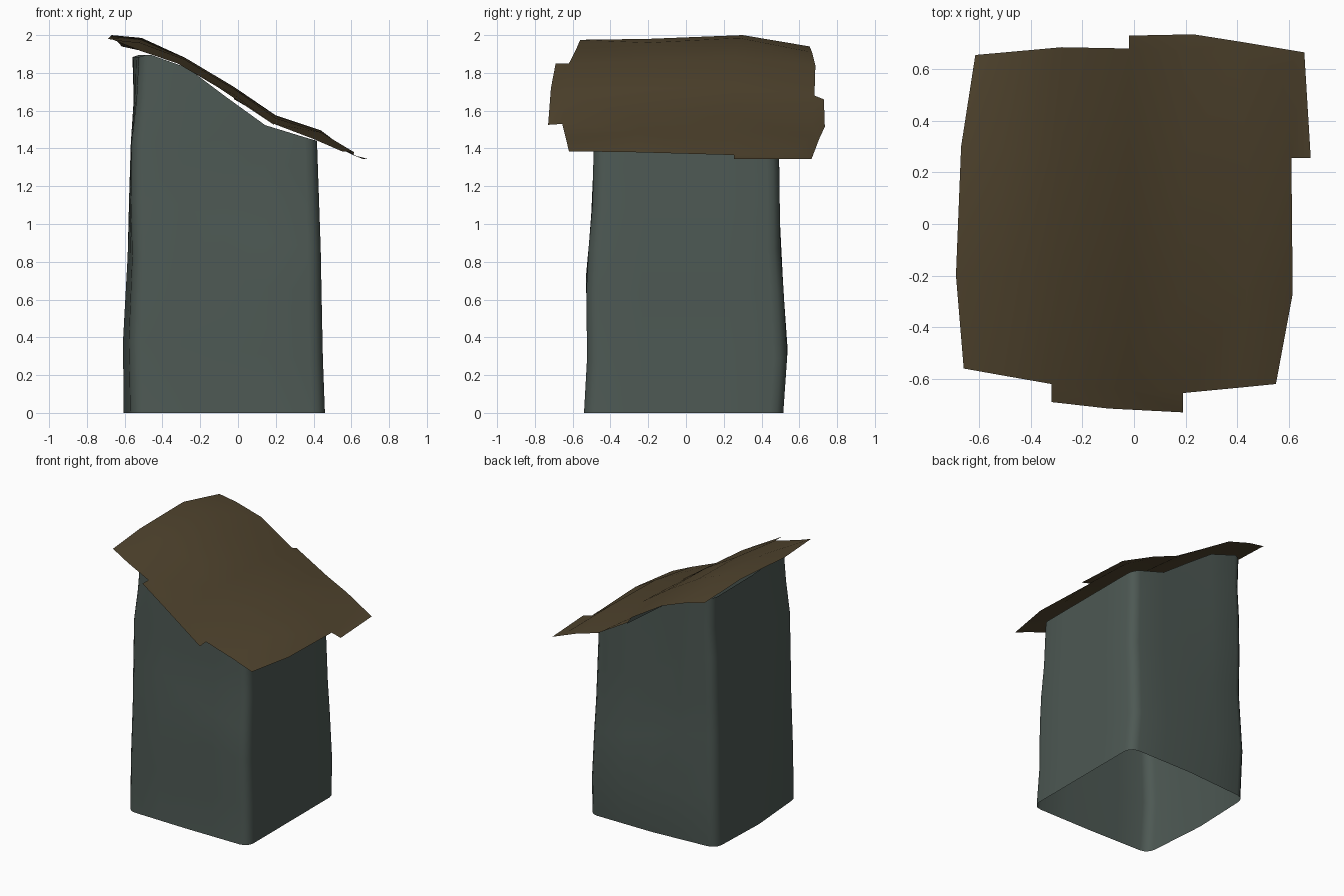
import bpy, bmesh, math

if "Cube" in bpy.data.objects:
    bpy.data.objects.remove(bpy.data.objects["Cube"])


def material(name, col):
    m = bpy.data.materials.new(name)
    m.diffuse_color = (*col, 1)
    m.use_nodes = True
    m.node_tree.nodes["Principled BSDF"].inputs["Base Color"].default_value = m.diffuse_color
    return m


WALL = material("slate green", (0.074, 0.098, 0.087))
ROOF = material("dark brown", (0.080, 0.057, 0.027))


def interp(pts, x):
    """Piecewise linear lookup, rows are (key, value)."""
    for (a, va), (b, vb) in zip(pts, pts[1:]):
        if x <= b:
            t = max(0, (x - a) / (b - a))
            return va + (vb - va) * t
    return pts[-1][1]


def skin(name, grids, mat, closed=False):
    """Bridge rows of points into smooth sheets or tubes, welded together."""
    bm = bmesh.new()
    for rows in grids:
        vs = [[bm.verts.new(p) for p in r] for r in rows]
        n = len(rows[0])
        for a, b in zip(vs, vs[1:]):
            for j in range(n if closed else n - 1):
                k = (j + 1) % n
                bm.faces.new((a[j], b[j], b[k], a[k]) if not closed else (a[j], a[k], b[k], b[j]))
    bmesh.ops.remove_doubles(bm, verts=bm.verts, dist=0.0005)
    if not closed:
        bmesh.ops.recalc_face_normals(bm, faces=bm.faces)
        if sum(f.normal.z for f in bm.faces) < 0:
            bmesh.ops.reverse_faces(bm, faces=bm.faces)
    for f in bm.faces:
        f.smooth = True
    me = bpy.data.meshes.new(name)
    bm.to_mesh(me)
    bm.free()
    me.materials.append(mat)
    ob = bpy.data.objects.new(name, me)
    bpy.context.collection.objects.link(ob)


# --- walls: open rounded square tube, slightly crooked, slanted top ---
TOP = [(-0.57, 1.88), (-0.51, 1.90), (-0.29, 1.83), (0.15, 1.52), (0.42, 1.44)]
LEFT = [(0, -0.605), (0.36, -0.61), (0.8, -0.585), (1.4, -0.57), (1.65, -0.55), (1.9, -0.555)]
RIGHT = [(0, 0.46), (0.4, 0.445), (0.8, 0.44), (1.44, 0.418)]
FRONT = [(0, -0.54), (0.36, -0.52), (0.72, -0.53), (1.1, -0.495), (1.9, -0.48)]
BACK = [(0, 0.515), (0.36, 0.54), (0.85, 0.5), (1.9, 0.485)]
# inward shift of the two left corners at each height
FRONT_LEFT = [(0, 0.04), (0.8, 0.03), (1.3, 0.0), (1.6, 0.01), (1.9, 0.035)]
BACK_LEFT = [(0, 0.035), (0.5, 0.04), (1.0, 0.01), (1.9, -0.01)]

section = []                       # unit rounded square, counter-clockwise
for q in range(4):
    a0 = q * math.pi / 2
    c, s = math.cos(a0), math.sin(a0)
    side = [(1, -0.44), (1, 0.0), (1, 0.44)]
    side += [(0.87 + 0.13 * math.cos(t), 0.87 + 0.13 * math.sin(t))
             for t in (0, math.pi / 6, math.pi / 3, math.pi / 2)]
    section += [(c * x - s * y, s * x + c * y) for x, y in side]

rings = []
for f in (0, 0.2, 0.44, 0.6, 0.76, 0.88, 1):
    ring = []
    for u, v in section:
        z = f * interp(TOP, -0.07 + 0.49 * u)
        l, r = interp(LEFT, z), interp(RIGHT, z)
        a, b = interp(FRONT, z), interp(BACK, z)
        x = (l + r) / 2 + u * (r - l) / 2
        y = (a + b) / 2 + v * (b - a) / 2
        if u < 0 and v < 0:
            x += interp(FRONT_LEFT, z) * u * v
            y += 0.3 * interp(FRONT_LEFT, z) * u * v
        elif u < 0:
            x -= 0.5 * interp(BACK_LEFT, z) * u * v
            y += interp(BACK_LEFT, z) * u * v
        ring.append((x, y, z))
    rings.append(ring)
skin("walls", [rings], WALL, closed=True)

# --- roof: one sagging sheet, columns run front to back ---
sheet = [
    [(-0.66, -0.56, 1.975), (-0.69, -0.20, 1.98), (-0.67, 0.30, 2.0), (-0.615, 0.655, 1.94)],
    [(-0.52, -0.585, 1.918), (-0.52, -0.20, 1.96), (-0.51, 0.28, 1.985), (-0.48, 0.667, 1.91)],
    [(-0.32, -0.62, 1.85), (-0.28, -0.21, 1.87), (-0.28, 0.26, 1.88), (-0.28, 0.685, 1.84)],
    [(-0.02, -0.64, 1.685), (-0.02, -0.22, 1.715), (-0.02, 0.25, 1.725), (-0.02, 0.68, 1.68)],
    [(0.19, -0.655, 1.53), (0.20, -0.24, 1.56), (0.20, 0.25, 1.575), (0.20, 0.67, 1.535)],
    [(0.40, -0.635, 1.45), (0.44, -0.25, 1.485), (0.44, 0.25, 1.495), (0.40, 0.65, 1.465)],
    [(0.55, -0.62, 1.385), (0.615, -0.27, 1.38), (0.61, 0.255, 1.365), (0.57, 0.60, 1.385)],
]
# stepped flaps continuing the front edge and the back right corner
front_flap = [[sheet[2][0], sheet[3][0], sheet[4][0]],
              [(-0.32, -0.69, 1.85), (-0.10, -0.715, 1.72), (0.19, -0.73, 1.525)]]
back_flap = [[sheet[i][3] for i in (3, 4, 5, 6)],
             [(-0.02, 0.73, 1.66), (0.23, 0.735, 1.515), (0.42, 0.705, 1.45), (0.66, 0.665, 1.345)]]
side_flap = [[sheet[6][2], sheet[6][3]], [(0.685, 0.255, 1.345), (0.66, 0.665, 1.345)]]
skin("roof", [sheet, front_flap, back_flap, side_flap], ROOF)
